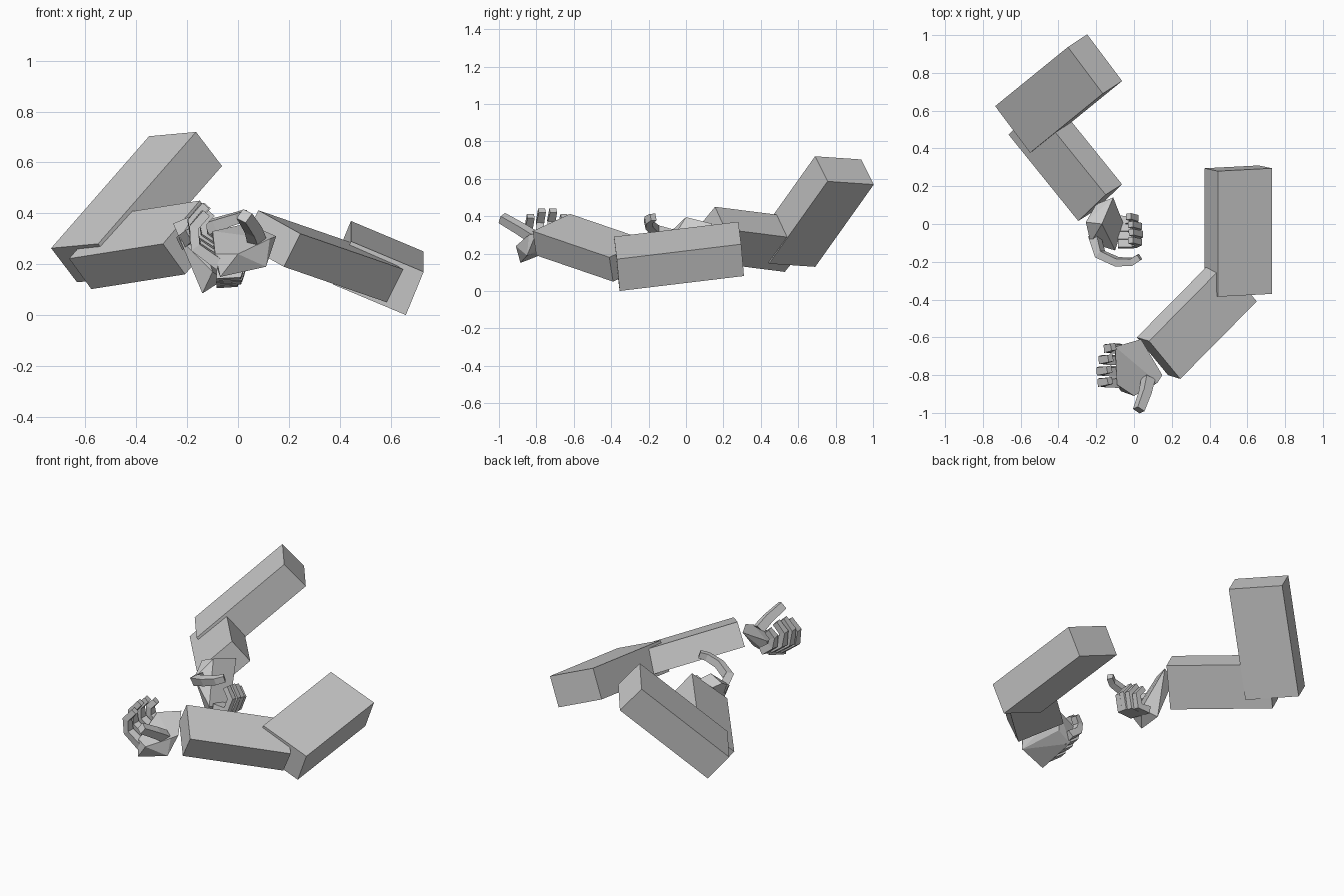
import bpy, bmesh
from mathutils import Vector as V

if "Cube" in bpy.data.objects:
    bpy.data.objects.remove(bpy.data.objects["Cube"])

skin = bpy.data.materials.new("plain_grey")
skin.diffuse_color = (0.6, 0.6, 0.6, 1)
skin.use_nodes = True
skin.node_tree.nodes["Principled BSDF"].inputs["Base Color"].default_value = skin.diffuse_color


def make(name, bm):
    bmesh.ops.recalc_face_normals(bm, faces=bm.faces[:])
    me = bpy.data.meshes.new(name)
    bm.to_mesh(me)
    bm.free()
    me.materials.append(skin)
    ob = bpy.data.objects.new(name, me)
    bpy.context.collection.objects.link(ob)
    return ob


def add_hull(bm, pts):
    vs = [bm.verts.new(p) for p in pts]
    r = bmesh.ops.convex_hull(bm, input=vs)
    junk = [g for g in r["geom_interior"] if isinstance(g, bmesh.types.BMVert)]
    bmesh.ops.delete(bm, geom=junk, context='VERTS')


def limb(name, corner, length, width, depth):
    """Box spanned by three edge vectors from one corner."""
    c, l, w, d = V(corner), V(length), V(width), V(depth)
    bm = bmesh.new()
    add_hull(bm, [c + i * l + j * w + k * d
                  for i in (0, 1) for j in (0, 1) for k in (0, 1)])
    bmesh.ops.dissolve_limit(bm, angle_limit=0.02, verts=bm.verts[:], edges=bm.edges[:])
    return make(name, bm)


def solid(name, pts):
    bm = bmesh.new()
    add_hull(bm, pts)
    bmesh.ops.dissolve_limit(bm, angle_limit=0.15, verts=bm.verts[:], edges=bm.edges[:])
    return make(name, bm)


def digit(name, path, side, width, thick):
    """Jointed finger: square section swept along a bent path."""
    bm = bmesh.new()
    path = [V(p) for p in path]
    rings = []
    for i, p in enumerate(path):
        t = (path[min(i + 1, len(path) - 1)] - path[max(i - 1, 0)]).normalized()
        s = V(side)
        s = (s - t * s.dot(t)).normalized()
        n = t.cross(s)
        k = 1 - 0.08 * i
        rings.append([bm.verts.new(p + s * a * width * k / 2 + n * b * thick * k / 2)
                      for a, b in ((-1, -1), (1, -1), (1, 1), (-1, 1))])
    for r, q in zip(rings, rings[1:]):
        for j in range(4):
            bm.faces.new((r[j], r[(j + 1) % 4], q[(j + 1) % 4], q[j]))
    bm.faces.new(rings[0])
    bm.faces.new(rings[-1])
    return make(name, bm)


# Arm on the +x side
limb("right_upper_arm", (.444, -.385, .29), (0, .665, .08), (.286, .015, -.12), (-.07, .015, -.17))
limb("right_forearm", (.08, -.62, .412), (.405, .41, -.14), (.165, -.2, -.092), (-.065, .02, -.13))
solid("right_palm", [(-.10, -.65, .33), (.037, -.61, .36), (.15, -.80, .31), (-.09, -.85, .24),
                     (-.10, -.68, .23), (.0, -.66, .27), (.11, -.85, .19), (-.07, -.885, .15),
                     (.0, -.91, .24), (.125, -.84, .30)])
digit("right_thumb", [(.075, -.82, .29), (.06, -.89, .335), (.025, -.985, .39)],
      (.8, -.2, -.5), .055, .055)
for i, s in enumerate((.65, .9, 1.0, .95)):
    y, z = -.66 - .06 * i, .27 - .02 * i
    digit(f"right_finger_{i + 1}",
          [(-.07, y, z - .01), (-.07 - .10 * s, y, z + .06 * s),
           (-.07 - .11 * s, y, z + .14 * s), (-.07 - .06 * s, y + .01, z + .20 * s)],
          (0, 1, .2), .05, .045)

# Arm on the -x side
limb("left_upper_arm", (-.165, .69, .72), (-.385, -.313, -.44), (-.185, .247, -.017), (.102, .067, -.134))
limb("left_forearm", (-.15, .155, .45), (-.369, .457, -.058), (-.145, -.139, -.17), (.087, .055, -.12))
solid("left_palm", [(-.255, .01, .36), (-.2, .105, .33), (-.11, .14, .36), (-.17, 0, .395),
                    (-.055, 0, .14), (-.10, -.14, .17), (-.14, -.10, .085), (-.14, .04, .10),
                    (-.23, -.10, .30)])
digit("left_thumb", [(-.21, -.06, .29), (-.18, -.16, .32), (-.09, -.20, .355),
                     (-.01, -.20, .38), (.03, -.175, .395)], (-.3, -.2, .9), .055, .05)
for i, s in enumerate((.8, .95, 1.0, .95)):
    y, z = .02 - .042 * i, .13 + .01 * i
    digit(f"left_finger_{i + 1}",
          [(-.085, y, z), (-.085 + .09 * s, y, z),
           (-.085 + .115 * s, y + .01, z + .08 * s), (-.085 + .07 * s, y + .02, z + .14 * s)],
          (0, 1, -.2), .042, .042)
